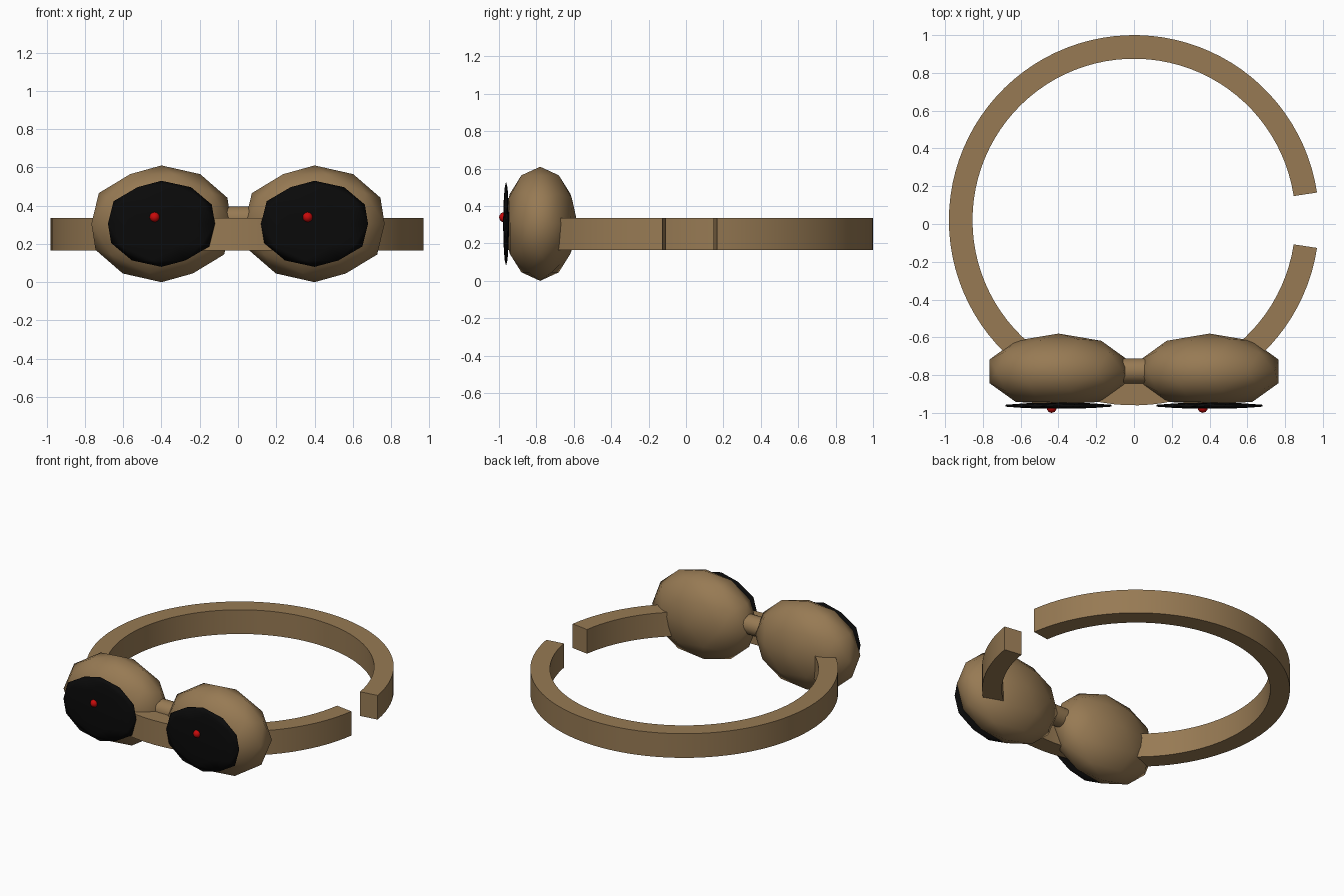
import bpy, bmesh, math
from mathutils import Matrix

if "Cube" in bpy.data.objects:
    bpy.data.objects.remove(bpy.data.objects["Cube"])


def material(name, rgb):
    m = bpy.data.materials.new(name)
    m.diffuse_color = (*rgb, 1)
    m.use_nodes = True
    m.node_tree.nodes["Principled BSDF"].inputs["Base Color"].default_value = m.diffuse_color
    return m


BROWN = material("brown", (0.31, 0.195, 0.088))
BLACK = material("black", (0.003, 0.003, 0.003))
RED = material("red", (0.58, 0.003, 0.003))


def finish(bm, name, mat, smooth_angle=180):
    bmesh.ops.recalc_face_normals(bm, faces=bm.faces)
    me = bpy.data.meshes.new(name)
    bm.to_mesh(me)
    bm.free()
    me.materials.append(mat)
    ob = bpy.data.objects.new(name, me)
    bpy.context.collection.objects.link(ob)
    bpy.ops.object.select_all(action='DESELECT')
    ob.select_set(True)
    bpy.context.view_layer.objects.active = ob
    bpy.ops.object.shade_smooth_by_angle(angle=math.radians(smooth_angle))
    return ob


def ellipsoid(name, center, radii, mat, front_limit=None):
    bm = bmesh.new()
    bmesh.ops.create_icosphere(bm, subdivisions=2, radius=1)
    for v in bm.verts:
        v.co = [c + r * k for c, r, k in zip(center, radii, v.co)]
        if front_limit is not None:          # flatten the front
            v.co.y = max(v.co.y, front_limit)
    return finish(bm, name, mat)


# Eye cups, dark lenses and small red dots
for side, x in (("left", -0.4), ("right", 0.4)):
    ellipsoid(side + "_cup", (x, -0.78, 0.305), (0.385, 0.2, 0.305), BROWN, -0.948)
    ellipsoid(side + "_lens", (x, -0.962, 0.305), (0.294, 0.016, 0.225), BLACK)
    ellipsoid(side + "_dot", (x - 0.036, -0.973, 0.34), (0.027, 0.027, 0.027), RED)

# Bridge between the cups
bm = bmesh.new()
bmesh.ops.create_cone(bm, cap_ends=True, segments=24, radius1=0.066, radius2=0.066, depth=0.2,
                      matrix=Matrix.Translation((0, -0.778, 0.33)) @ Matrix.Rotation(math.pi / 2, 4, 'Y'))
finish(bm, "bridge", BROWN, 40)

# Strap: rectangular section swept round, open on the right
bm = bmesh.new()
SEGMENTS, GAP = 90, math.radians(8.6)
section = [(0.855, 0.165), (0.98, 0.165), (0.98, 0.335), (0.855, 0.335)]
rings = []
for i in range(SEGMENTS + 1):
    a = GAP + (2 * math.pi - 2 * GAP) * i / SEGMENTS
    rings.append([bm.verts.new((r * math.cos(a), 0.02 + r * math.sin(a), z)) for r, z in section])
for p, q in zip(rings, rings[1:]):
    for j in range(4):
        k = (j + 1) % 4
        bm.faces.new((p[j], p[k], q[k], q[j]))
bm.faces.new(rings[0])
bm.faces.new(rings[-1])
finish(bm, "strap", BROWN, 40)
